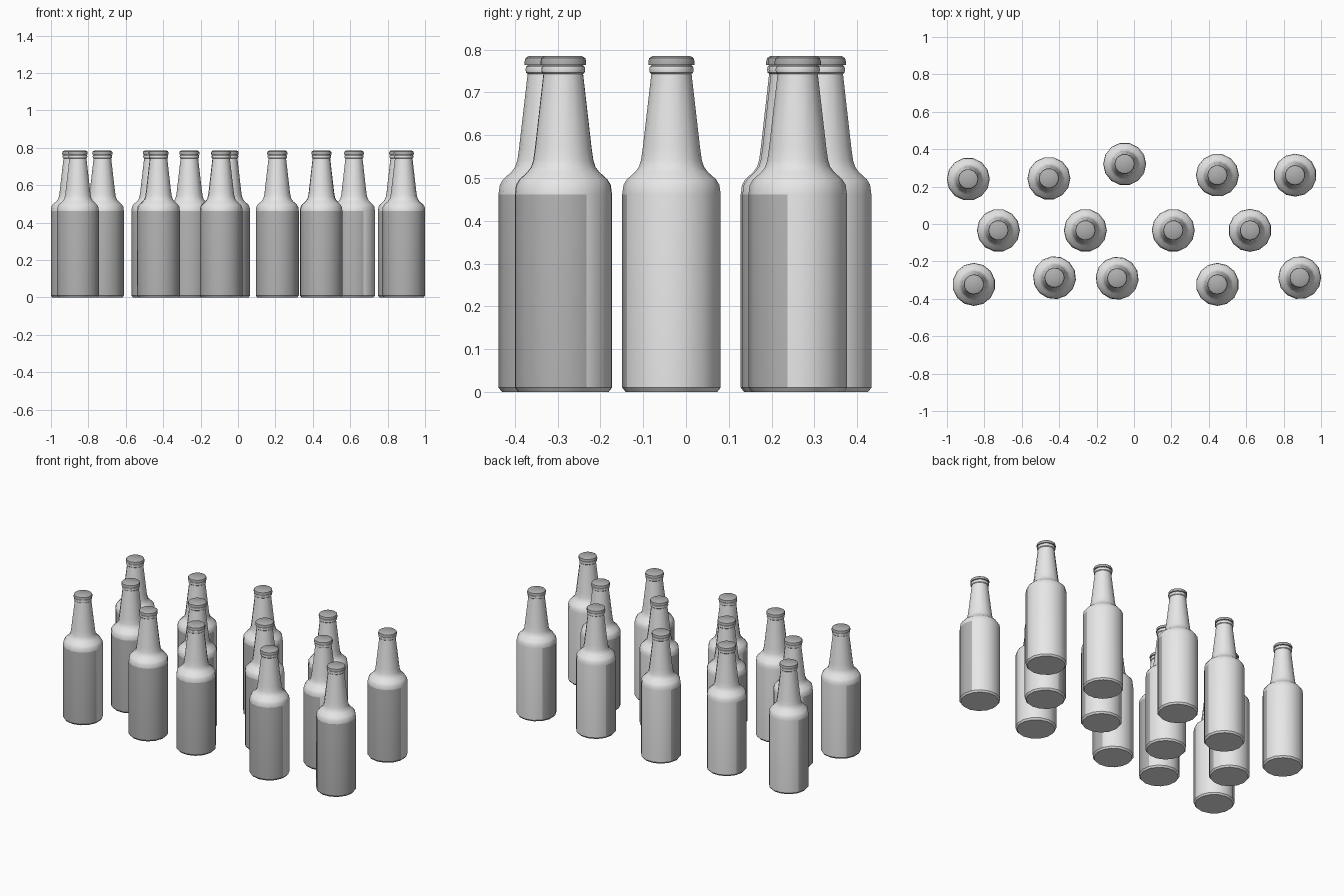
import bpy, bmesh
from math import sin, cos, pi, radians, atan2

cube = bpy.data.objects.get("Cube")
if cube:
    bpy.data.objects.remove(cube, do_unlink=True)

SIDES = 14
LABEL_SIDES = 8


def material(name, value):
    mat = bpy.data.materials.new(name)
    mat.use_nodes = True
    colour = (value, value, value, 1)
    mat.diffuse_color = colour
    mat.node_tree.nodes["Principled BSDF"].inputs["Base Color"].default_value = colour
    return mat


glass = material("light grey glass", 0.8)
label = material("mid grey label", 0.45)
metal = material("grey cap metal", 0.43)


def lathe(name, profile, mats):
    """Spin a (radius, height) profile into a closed solid."""
    bm = bmesh.new()
    rings = []
    for r, z in profile:
        rings.append([bm.verts.new((r * cos(2 * pi * i / SIDES), r * sin(2 * pi * i / SIDES), z))
                      for i in range(SIDES)])
    for low, high in zip(rings, rings[1:]):
        for i in range(SIDES):
            j = (i + 1) % SIDES
            bm.faces.new((low[i], low[j], high[j], high[i]))
    bm.faces.new(rings[0][::-1])
    bm.faces.new(rings[-1])
    mesh = bpy.data.meshes.new(name)
    bm.to_mesh(mesh)
    bm.free()
    for mat in mats:
        mesh.materials.append(mat)
    mesh.shade_smooth()
    mesh.set_sharp_from_angle(angle=radians(35))
    return mesh


# Bottle: base bevel, straight body, rounded shoulder, tapered neck, lip ring
bottle_mesh = lathe("bottle", [
    (0.107, 0), (0.115, 0.01), (0.115, 0.462), (0.112, 0.484), (0.104, 0.497),
    (0.085, 0.514), (0.076, 0.526), (0.071, 0.542), (0.067, 0.57), (0.047, 0.743),
    (0.0505, 0.746), (0.052, 0.753), (0.0505, 0.76), (0.047, 0.763), (0.047, 0.766)],
    [glass, label])

# Label: the straight body faces on one side of the bottle
for face in bottle_mesh.polygons:
    c = face.center
    turn = -atan2(c.y, c.x) % (2 * pi)
    if 0.1 < c.z < 0.4 and turn < LABEL_SIDES * 2 * pi / SIDES:
        face.material_index = 1

# Crown cap
cap_mesh = lathe("cap", [(0.054, 0.764), (0.054, 0.772), (0.052, 0.78), (0.044, 0.785)], [metal])

# Each bottle: x, y, angle of the label's end
places = [
    (-0.886, 0.240, 0), (-0.455, 0.244, 0), (-0.05, 0.321, 0), (0.446, 0.261, 0),
    (0.861, 0.261, -12), (-0.725, -0.034, 0), (-0.26, -0.034, 0), (0.21, -0.034, 0),
    (0.62, -0.034, -64), (-0.856, -0.323, -13), (-0.425, -0.287, 20), (-0.09, -0.29, 20),
    (0.446, -0.323, -13), (0.886, -0.287, 28)]

for n, (x, y, angle) in enumerate(places, 1):
    for part, mesh in (("bottle", bottle_mesh), ("cap", cap_mesh)):
        ob = bpy.data.objects.new(f"{part}_{n}", mesh)
        ob.location = (x, y, 0)
        ob.rotation_euler.z = radians(angle)
        bpy.context.collection.objects.link(ob)
